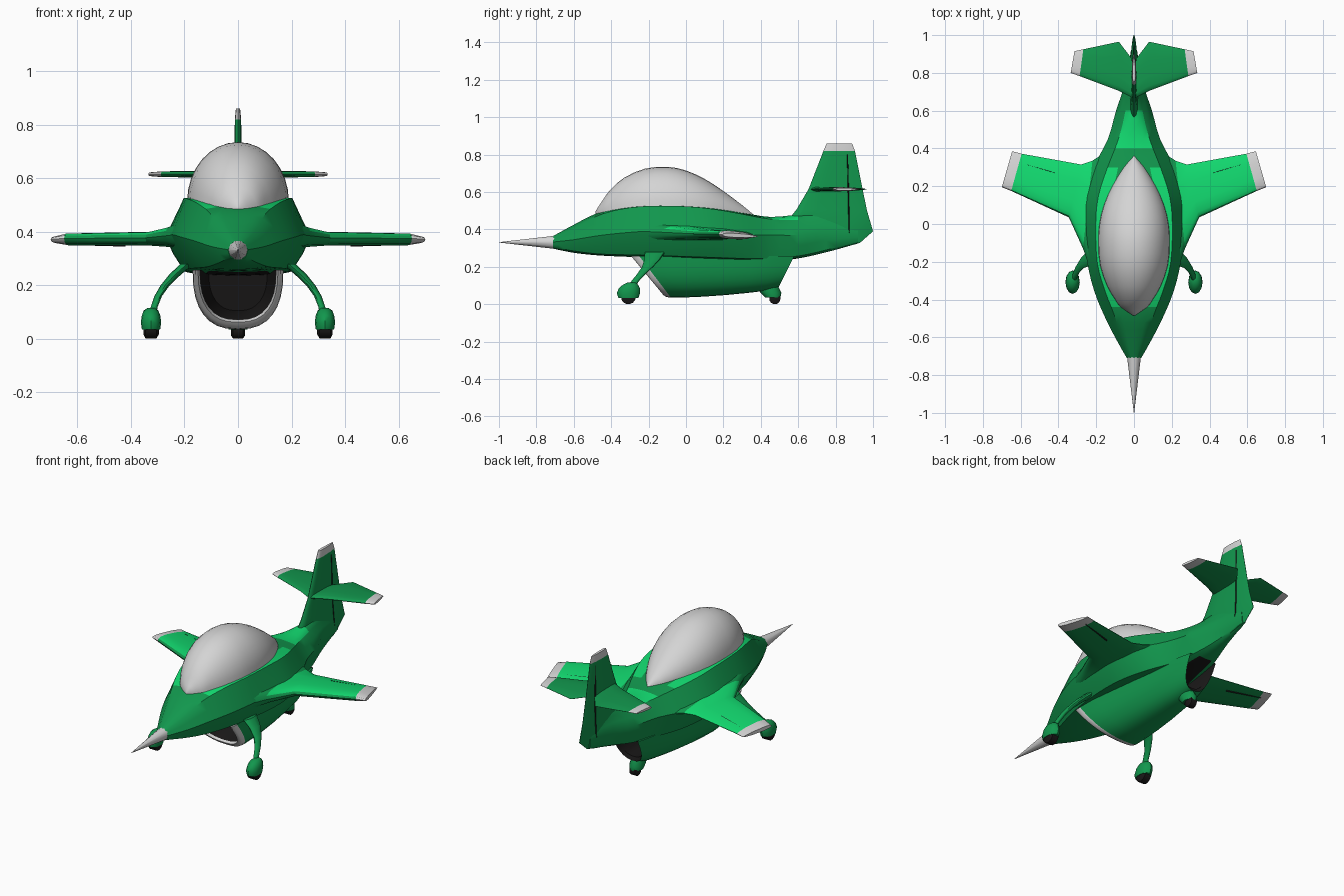
import bpy, bmesh, math
from mathutils import Vector

if "Cube" in bpy.data.objects:
    bpy.data.objects.remove(bpy.data.objects["Cube"])


def material(name, r, g, b):
    m = bpy.data.materials.new(name)
    m.diffuse_color = (r, g, b, 1)
    m.use_nodes = True
    m.node_tree.nodes["Principled BSDF"].inputs["Base Color"].default_value = m.diffuse_color
    return m


GREEN = material("green", 0.006, 0.31, 0.075)
LIGHT = material("light green", 0.006, 0.70, 0.16)
WHITE = material("off white", 0.66, 0.66, 0.66)
BLACK = material("black", 0.01, 0.009, 0.009)


def finish(ob, mats, angle, mirror):
    for m in mats:
        ob.data.materials.append(m)
    bpy.ops.object.select_all(action='DESELECT')
    ob.select_set(True)
    bpy.context.view_layer.objects.active = ob
    bpy.ops.object.shade_smooth_by_angle(angle=math.radians(angle))
    if mirror:
        ob.modifiers.new("mirror", 'MIRROR').use_mirror_merge = False


def loft(name, rings, mats, rule=None, mirror=False, angle=40):
    """Skin closed rings and cap the ends; rule(centre, normal, ring, side) -> material."""
    bm = bmesh.new()
    vs = [[bm.verts.new(p) for p in r] for r in rings]
    n, info = len(vs[0]), []
    for i in range(len(vs) - 1):
        for j in range(n):
            k = (j + 1) % n
            info.append((bm.faces.new((vs[i][j], vs[i][k], vs[i+1][k], vs[i+1][j])), i, j))
    info.append((bm.faces.new(vs[0]), 0, -1))
    info.append((bm.faces.new(vs[-1]), len(vs) - 2, -1))
    bmesh.ops.recalc_face_normals(bm, faces=bm.faces)
    bm.normal_update()
    if rule:
        for f, i, j in info:
            f.material_index = rule(f.calc_center_median(), f.normal, i, j)
    me = bpy.data.meshes.new(name)
    bm.to_mesh(me)
    bm.free()
    ob = bpy.data.objects.new(name, me)
    bpy.context.collection.objects.link(ob)
    finish(ob, mats, angle, mirror)
    return ob


def resample(rows, n):
    """Catmull-Rom interpolation between table rows."""
    out = []
    for i in range(len(rows) - 1):
        p = [rows[max(0, min(len(rows) - 1, i + d))] for d in (-1, 0, 1, 2)]
        for s in range(n):
            t = s / n
            out.append([0.5 * (2*b + (c-a)*t + (2*a-5*b+4*c-d)*t*t + (3*b-a-3*c+d)*t**3)
                        for a, b, c, d in zip(*p)])
    return out + [list(rows[-1])]


FOIL = [(0, 0), (.03, .5), (.1, .85), (.3, 1), (.7, .8), (.95, .3), (1, .06)]


def foil(name, stations, axis, mats, rule=None, mirror=False):
    """Wing-like part; each station is (leading point, trailing point, thickness)."""
    ax, rings = Vector(axis), []
    for le, te, t in stations:
        le, te = Vector(le), Vector(te)
        up = [le.lerp(te, f) + ax * t * h / 2 for f, h in FOIL]
        low = [le.lerp(te, f) - ax * t * h / 2 for f, h in FOIL[:0:-1]]
        rings.append(up + low)
    return loft(name, rings, mats, rule, mirror, 30)


# Fuselage: y, top z, shoulder x/z, side x/z, lower x/z, bottom z
body = [
    (-.71, .365, .022, .358, .038, .333, .028, .305, .297),
    (-.60, .425, .065, .405, .100, .345, .070, .285, .275),
    (-.48, .485, .105, .470, .160, .365, .110, .270, .262),
    (-.35, .518, .155, .508, .212, .380, .150, .265, .255),
    (-.20, .530, .195, .525, .248, .390, .180, .262, .250),
    (.00, .527, .203, .523, .270, .385, .200, .255, .240),
    (.15, .515, .188, .508, .262, .380, .195, .250, .235),
    (.30, .490, .140, .482, .215, .370, .165, .245, .230),
    (.45, .467, .082, .455, .138, .370, .110, .245, .230),
    (.60, .480, .045, .450, .095, .370, .070, .258, .245),
    (.75, .500, .022, .450, .046, .390, .033, .290, .278),
    (.92, .450, .010, .420, .016, .385, .012, .335, .325)]
rings = []
for y, zt, xs, zs, xw, zw, xl, zl, zb in resample(body, 3):
    half = [(0, zt), (.6*xs, zt*.6 + zs*.4), (xs, zs), ((xs+xw)/2, (zs+zw)/2), (xw, zw),
            (xw*.6 + xl*.4, zw*.5 + zl*.5), (xl, zl), (.6*xl, zl*.3 + zb*.7), (0, zb)]
    half += [(-x, z) for x, z in half[7:0:-1]]
    rings.append([(x, y, z) for x, z in half])


def body_rule(c, n, i, j):
    if j in (1, 14) and -.45 < c.y < .28 or j in (0, 1, 14, 15) and .38 < c.y < .58:
        return 1
    return 2 if j in (7, 8) and -.22 < c.y < .60 else 0


loft("fuselage", rings, [GREEN, LIGHT, BLACK], body_rule)

# Nose spike
loft("nose_spike", [[(r * math.cos(a * math.pi / 5), y, .331 + r * math.sin(a * math.pi / 5))
                     for a in range(10)] for y, r in ((-1, .001), (-.70, .037))], [WHITE])

# Canopy: y, half width, top z, base z
glass = [(-.485, .004, .495, .485), (-.44, .07, .565, .49), (-.40, .10, .617, .50),
         (-.33, .142, .677, .505), (-.22, .18, .725, .512), (-.10, .19, .735, .515),
         (.0, .184, .715, .512), (.1, .16, .67, .505), (.2, .116, .605, .49),
         (.3, .055, .53, .475), (.36, .004, .48, .465)]
loft("canopy", [[(w * math.cos(a * math.pi / 16), y, b + (t - b) * math.sin(a * math.pi / 16))
                 for a in range(17)] for y, w, t, b in resample(glass, 2)], [WHITE])


# Wings, with pale tips and light upper skin
def wing_rule(c, n, i, j):
    return 2 if i == 3 else (1 if n.z > .6 and i > 0 else 0)


foil("wing", [((.19, -.36, .395), (.12, .40, .37), .13),
              ((.27, -.13, .385), (.22, .335, .37), .075),
              ((.345, .035, .377), (.28, .315, .367), .052),
              ((.65, .175, .375), (.595, .372, .363), .044),
              ((.70, .195, .372), (.645, .385, .362), .022)],
     (0, 0, 1), [GREEN, LIGHT, WHITE], wing_rule, True)
foil("aileron_line", [((.42, .268, .366), (.42, .278, .366), .043),
                      ((.615, .325, .365), (.615, .335, .365), .030)],
     (0, 0, 1), [BLACK], None, True)

# Tail fin and its hinge line
foil("tail_fin", [((0, .76, .285), (0, .93, .328), .03),
                  ((0, .52, .42), (0, 1.0, .39), .055),
                  ((0, .59, .505), (0, .968, .50), .036),
                  ((0, .655, .615), (0, .945, .61), .027),
                  ((0, .735, .82), (0, .903, .82), .024),
                  ((0, .752, .86), (0, .888, .86), .016)],
     (1, 0, 0), [GREEN, WHITE], lambda c, n, i, j: int(i == 4))
foil("rudder_line", [((0, .869, .38), (0, .879, .38), .050),
                     ((0, .866, .50), (0, .876, .50), .034),
                     ((0, .860, .80), (0, .868, .80), .022)], (1, 0, 0), [BLACK])

# Tailplane
foil("tailplane", [((0, .665, .615), (0, .86, .615), .026),
                   ((.08, .705, .615), (.08, .965, .615), .024),
                   ((.288, .783, .615), (.268, .925, .615), .022),
                   ((.335, .80, .615), (.315, .915, .615), .014)],
     (0, 0, 1), [GREEN, WHITE], lambda c, n, i, j: int(i == 2), True)


# Belly air intake: a thick duct with a raked mouth and a plugged middle
def duct_ring(t, s):
    zc, zb, w = .258, .035 + .045 * t * t, .17 - .075 * t * t
    pts = []
    for k in range(17):
        a = math.pi * k / 16
        c = math.cos(a)
        x = s * w * math.copysign(abs(c) ** .8, c)
        z = zc - s * (zc - zb) * max(0, math.sin(a)) ** .8
        front, rear = -.30 + (.265 - z) * .83, .49 + (z - .08) * .5
        pts.append((x, front + (rear - front) * t, z))
    return pts


chain = [(.52, .72), (.97, .80), (1, .93), (.9, 1), (.75, 1), (.55, 1), (.35, 1), (.2, 1),
         (.05, 1), (.012, .985), (0, .94), (0, .88), (.03, .84), (.48, .72)]
loft("belly_intake", [duct_ring(t, s) for t, s in chain], [GREEN, WHITE, BLACK],
     lambda c, n, i, j: 2 if i < 2 or i > 11 or j == -1 else int(i > 7))


# Landing gear
def oval_stack(name, rows, mats, mirror=False):
    """Stack of level ovals: x, y, z, radius x, radius y."""
    loft(name, [[(x + rx * math.cos(a * math.pi / 6), y + ry * math.sin(a * math.pi / 6), z)
                 for a in range(12)] for x, y, z, rx, ry in rows], mats, None, mirror)


def tyre(name, x, y, r, w, mirror=False):
    loft(name, [[(x + dx * w, y + r * f * math.cos(a * math.pi / 7),
                  r + r * f * math.sin(a * math.pi / 7)) for a in range(14)]
                for dx, f in ((-1, .6), (-.7, 1), (.7, 1), (1, .6))], [BLACK], None, mirror)


oval_stack("gear_leg", [(.19, -.165, .28, .025, .055), (.235, -.18, .24, .022, .042),
                        (.272, -.205, .20, .017, .03), (.298, -.24, .16, .014, .022),
                        (.313, -.275, .12, .013, .02), (.32, -.295, .08, .013, .02)], [GREEN], True)
oval_stack("wheel_pod", [(.325, -.308, .034, .034, .054), (.325, -.308, .06, .038, .062),
                         (.325, -.303, .085, .035, .056), (.325, -.297, .105, .028, .04),
                         (.325, -.292, .116, .012, .02)], [GREEN], True)
tyre("main_tyre", .325, -.308, .04, .029, True)
oval_stack("tail_wheel_pod", [(0, .465, .035, .036, .04), (0, .455, .06, .04, .055),
                              (0, .43, .10, .035, .06)], [GREEN])
tyre("tail_tyre", 0, .475, .03, .026)
